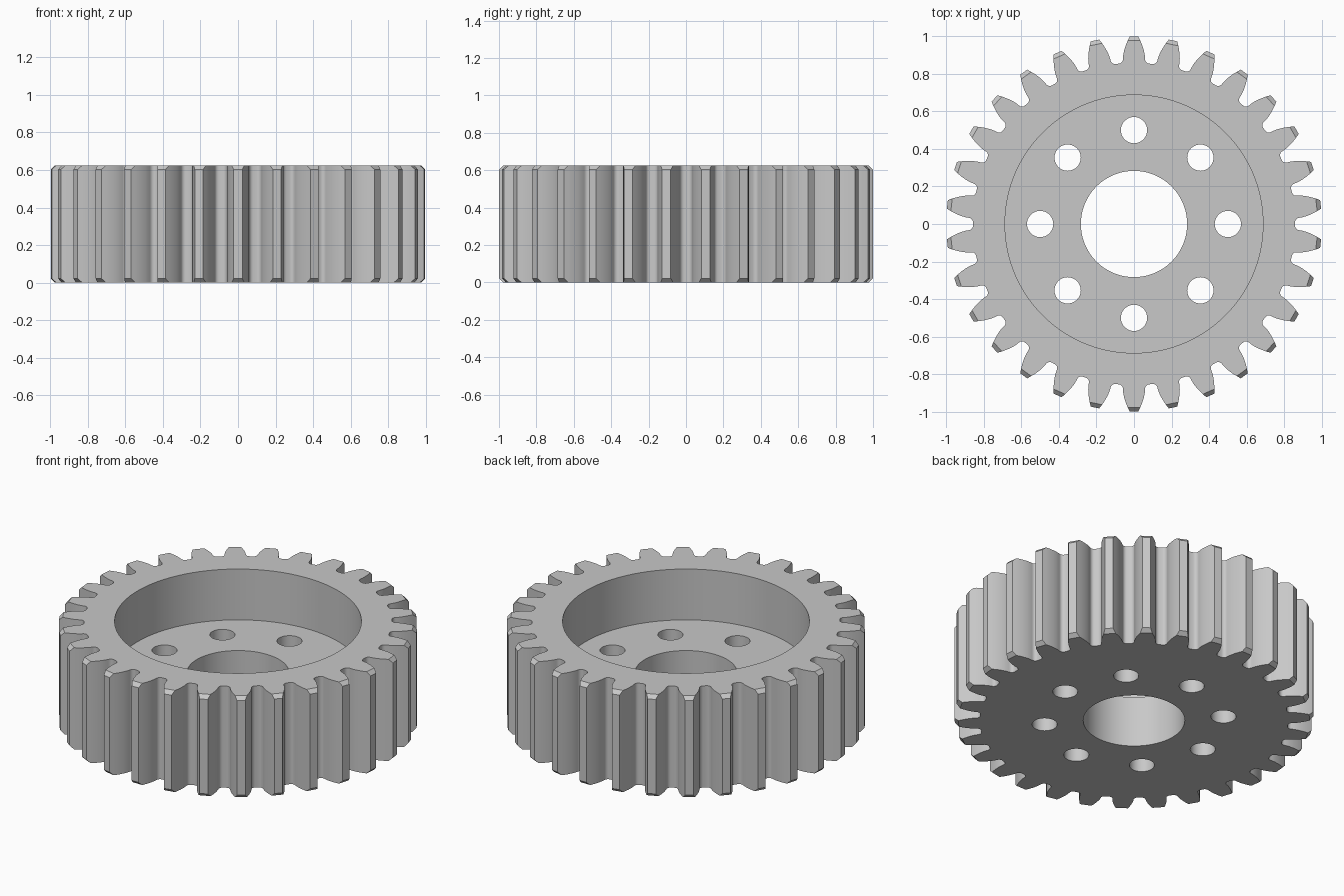
import bpy, bmesh
from math import pi, sin, cos, tan, acos, radians

cube = bpy.data.objects.get("Cube")
if cube:
    bpy.data.objects.remove(cube, do_unlink=True)

TEETH = 30
HEIGHT, FLOOR, CHAMFER = 0.625, 0.3125, 0.022
TIP, PITCH, ROOT = 1.0, 0.9375, 0.858
PRESSURE = radians(20)
BASE = PITCH * cos(PRESSURE)
FILLET = 0.023


def involute(angle):
    return tan(angle) - angle


def half_angle(r):
    """Half of the tooth's angular width at radius r."""
    return pi / (2 * TEETH) + involute(PRESSURE) - involute(acos(min(1, BASE / r)))


# Half a tooth, tip to root: (radius, angle from tooth centre)
inner = TIP - CHAMFER
flank = [TIP] + [inner + (BASE - inner) * i / 6 for i in range(7)]
half_tooth = [(r, half_angle(r)) for r in flank]
for i in range(6):
    t = i / 5 * pi / 2
    half_tooth.append((ROOT + FILLET * (1 - sin(t)),
                       half_angle(BASE) + FILLET * (1 - cos(t)) / ROOT))
# At the end faces the tip collapses onto the chamfer circle
half_end = [half_tooth[1]] + half_tooth[1:]


def gear_outline(half):
    tooth = [(r, -a) for r, a in reversed(half)] + half
    pts = []
    for k in range(TEETH):
        c = pi / 2 + 2 * pi * k / TEETH
        pts += [(r * cos(c + a), r * sin(c + a)) for r, a in tooth]
    return pts


def circle(r, n, cx=0, cy=0):
    return [(cx + r * cos(2 * pi * i / n), cy + r * sin(2 * pi * i / n)) for i in range(n)]


bm = bmesh.new()


def wall(*levels):
    """Side surface through a stack of (outline, z) rings."""
    rings = [[bm.verts.new((x, y, z)) for x, y in pts] for pts, z in levels]
    for low, high in zip(rings, rings[1:]):
        for i in range(len(low)):
            j = (i + 1) % len(low)
            bm.faces.new((low[i], low[j], high[j], high[i]))


# Toothed rim with chamfered tips
full, end = gear_outline(half_tooth), gear_outline(half_end)
wall((end, 0), (full, CHAMFER), (full, HEIGHT - CHAMFER), (end, HEIGHT))

# Recess, bore and ring of bolt holes
recess, bore = circle(0.6875, 120), circle(0.283, 72)
wall((recess, FLOOR), (recess, HEIGHT))
wall((bore, 0), (bore, FLOOR))
for k in range(8):
    a = k * pi / 4
    hole = circle(0.07, 36, 0.5 * cos(a), 0.5 * sin(a))
    wall((hole, 0), (hole, FLOOR))
bmesh.ops.remove_doubles(bm, verts=bm.verts[:], dist=1e-5)

# Flat faces: underside, recess floor, rim top
for z, up in ((0, -1), (FLOOR, 1), (HEIGHT, 1)):
    edges = [e for e in bm.edges if e.is_boundary
             and all(abs(v.co.z - z) < 1e-5 for v in e.verts)]
    bmesh.ops.triangle_fill(bm, edges=edges, use_beauty=True, normal=(0, 0, up))
bmesh.ops.recalc_face_normals(bm, faces=bm.faces[:])

mesh = bpy.data.meshes.new("spur_gear")
bm.to_mesh(mesh)
bm.free()
gear = bpy.data.objects.new("spur_gear", mesh)
bpy.context.collection.objects.link(gear)

# Plain grey metal
grey = (0.58, 0.58, 0.58, 1)
mat = bpy.data.materials.new("plain_grey")
mat.use_nodes = True
mat.diffuse_color = grey
mat.node_tree.nodes["Principled BSDF"].inputs["Base Color"].default_value = grey
mesh.materials.append(mat)

bpy.ops.object.select_all(action='DESELECT')
gear.select_set(True)
bpy.context.view_layer.objects.active = gear
bpy.ops.object.shade_smooth_by_angle(angle=radians(30))
